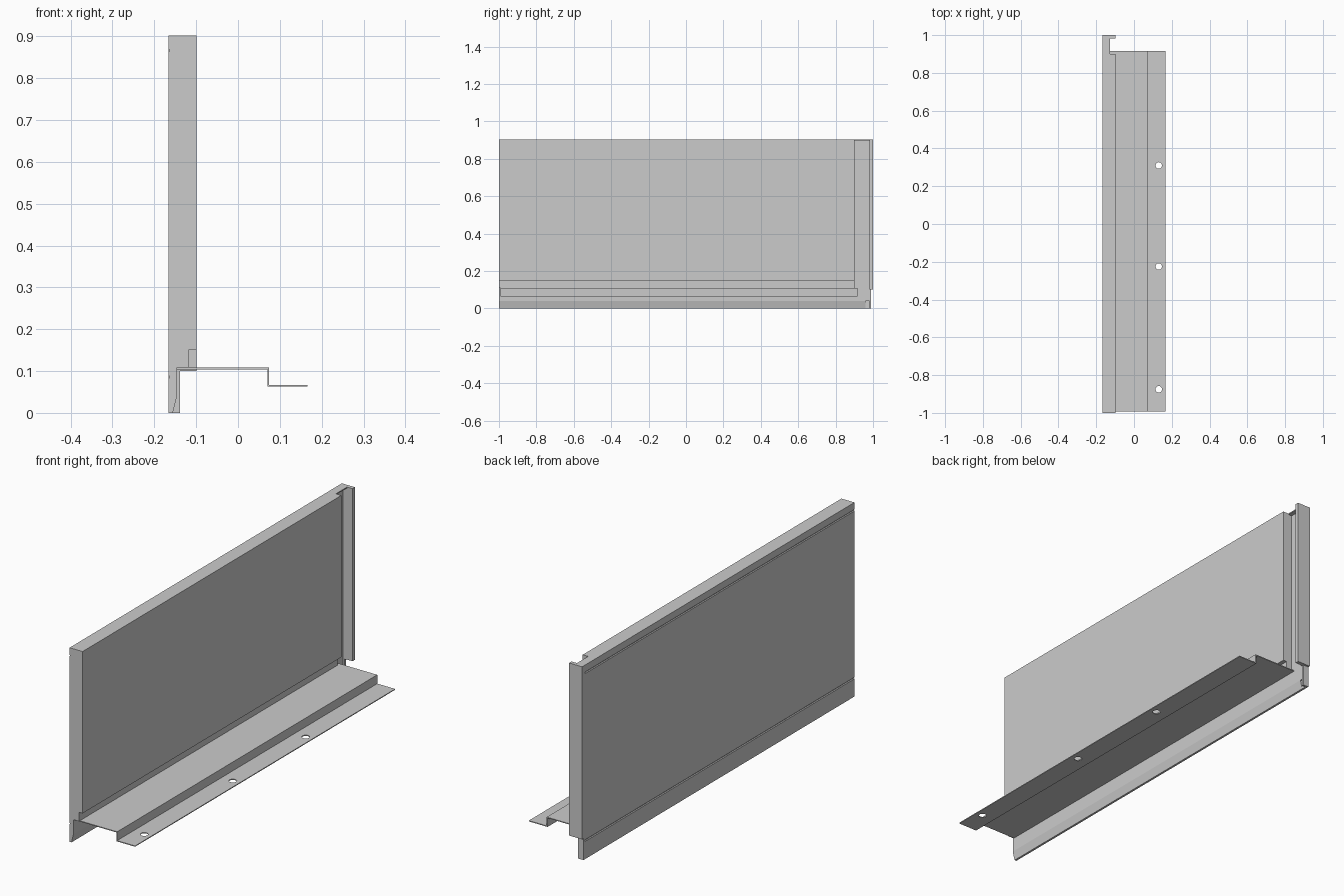
import bpy, bmesh, math

if "Cube" in bpy.data.objects:
    bpy.data.objects.remove(bpy.data.objects["Cube"])


def extrude_y(name, profile, y0, y1):
    """Solid made from an (x, z) outline swept along y."""
    bm = bmesh.new()
    face = bm.faces.new([bm.verts.new((x, y0, z)) for x, z in profile])
    swept = bmesh.ops.extrude_face_region(bm, geom=[face])["geom"]
    verts = [g for g in swept if isinstance(g, bmesh.types.BMVert)]
    bmesh.ops.translate(bm, verts=verts, vec=(0, y1 - y0, 0))
    bmesh.ops.recalc_face_normals(bm, faces=bm.faces)
    mesh = bpy.data.meshes.new(name)
    bm.to_mesh(mesh)
    bm.free()
    obj = bpy.data.objects.new(name, mesh)
    bpy.context.collection.objects.link(obj)
    return obj


def box(name, x0, x1, y0, y1, z0, z1):
    return extrude_y(name, [(x0, z0), (x1, z0), (x1, z1), (x0, z1)], y0, y1)


OUT, IN, TOP = -0.166, -0.099, 0.902

# Outer face with two shallow horizontal grooves, listed top to bottom
outer = [(OUT, TOP)]
for z in (0.866, 0.086):
    outer += [(OUT, z + 0.004), (OUT + 0.003, z), (OUT, z - 0.004)]
outer.append((OUT, 0))

# Thick panel, stepped in above the tray, with the tapered skirt below
extrude_y("panel", outer + [(-0.156, 0), (-0.146, 0.04), (-0.146, 0.108),
                            (-0.118, 0.108), (-0.118, 0.15),
                            (IN, 0.15), (IN, TOP)], -1.0, 0.9)

# Thin outer skin continuing past the panel end, leaving a vertical channel
extrude_y("channel_skin", outer + [(-0.156, 0), (-0.146, 0.04), (-0.146, TOP)],
          0.9, 0.96)
extrude_y("channel_corner_skin", outer + [(-0.156, 0), (-0.156, 0.04),
                                          (-0.146, 0.04), (-0.146, TOP)], 0.96, 0.98)
box("channel_top_lip", -0.146, -0.127, 0.9, 0.98, TOP - 0.005, TOP)

# End returns: full flange above, shorter one beside the skirt
box("end_flange", OUT, IN, 0.982, 1.0, 0.1, TOP)
box("end_flange_root", OUT, -0.127, 0.98, 0.982, 0.1, TOP)
box("skirt_end", OUT, -0.139, 0.98, 0.99, 0, 0.1)

# Folded sheet tray stepping down to the fixing lip
tray = extrude_y("tray", [(-0.146, 0.108), (0.074, 0.108), (0.074, 0.067),
                          (0.166, 0.067), (0.166, 0.063), (0.070, 0.063),
                          (0.070, 0.104), (-0.146, 0.104)], -0.993, 0.917)

# Screw holes through the lip
for y in (0.31, -0.225, -0.875):
    bpy.ops.mesh.primitive_cylinder_add(vertices=32, radius=0.017, depth=0.04,
                                        location=(0.131, y, 0.065))
    cutter = bpy.context.object
    cutter.name = "hole_cutter"
    cutter.hide_render = True
    cutter.hide_set(True)
    mod = tray.modifiers.new("screw_hole", "BOOLEAN")
    mod.operation = "DIFFERENCE"
    mod.solver = "EXACT"
    mod.object = cutter
